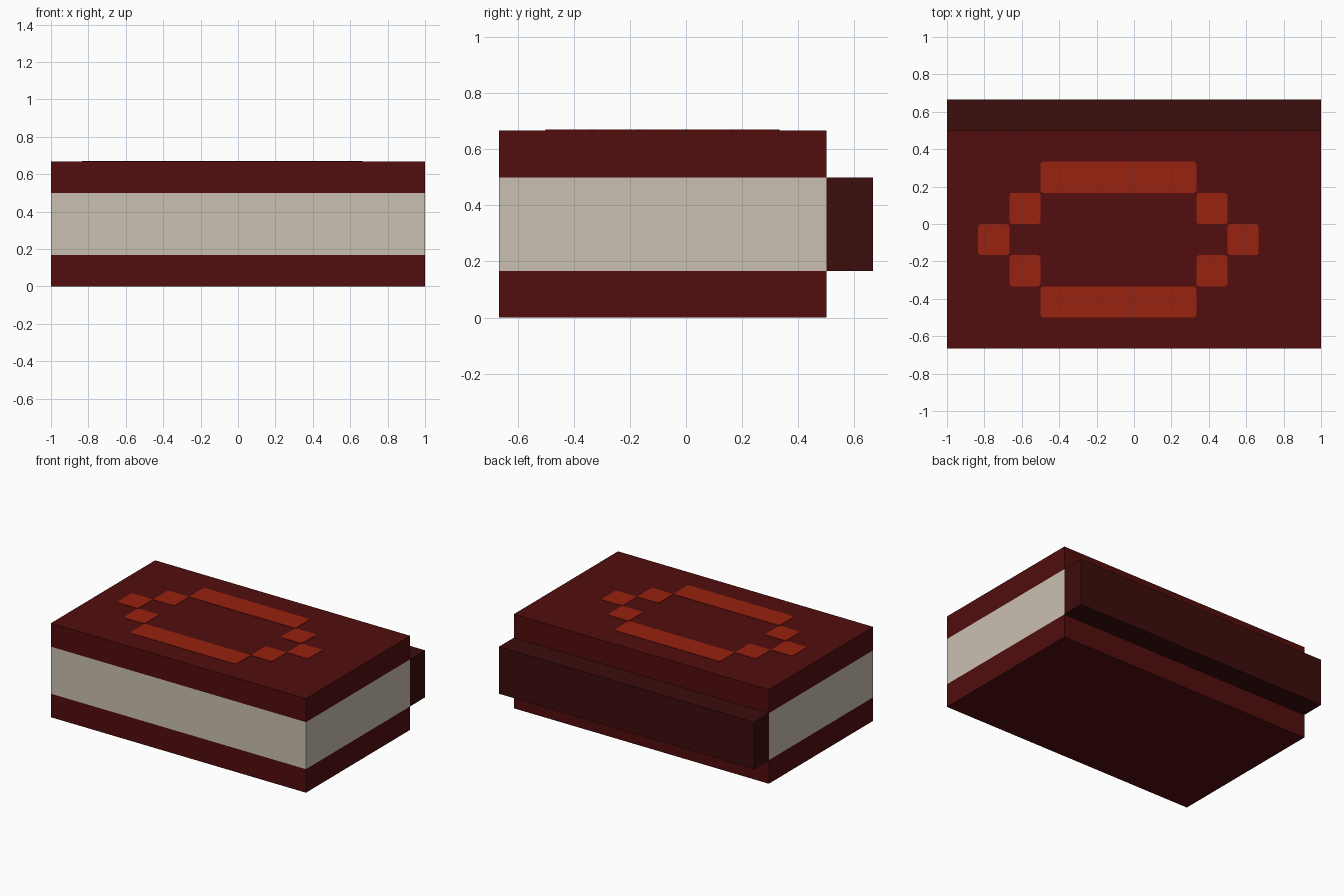
import bpy, bmesh

if "Cube" in bpy.data.objects:
    bpy.data.objects.remove(bpy.data.objects["Cube"])

U = 1 / 6  # the whole model sits on a grid of sixths


def material(name, rgb):
    m = bpy.data.materials.new(name)
    m.diffuse_color = (*rgb, 1)
    m.use_nodes = True
    m.node_tree.nodes["Principled BSDF"].inputs["Base Color"].default_value = m.diffuse_color
    return m


COVER = material("dark red cover", (0.084, 0.004, 0.004))
PAGES = material("cream paper", (0.591, 0.527, 0.440))
SPINE = material("deep maroon spine", (0.045, 0.0037, 0.0037))
TRIM = material("orange red ornament", (0.314, 0.016, 0.0048))


def add_box(bm, lo, hi, corner=0.0):
    """Box between two corners, with optional rounded upright edges."""
    verts = bmesh.ops.create_cube(bm, size=1)["verts"]
    for v in verts:
        for i in range(3):
            v.co[i] = lo[i] if v.co[i] < 0 else hi[i]
    if corner:
        upright = {e for v in verts for e in v.link_edges
                   if abs(e.verts[0].co.z - e.verts[1].co.z) > 1e-6}
        bmesh.ops.bevel(bm, geom=list(upright), offset=corner,
                        segments=2, profile=0.5, affect='EDGES')


def make_object(name, boxes, mat, corner=0.0):
    bm = bmesh.new()
    for lo, hi in boxes:
        add_box(bm, lo, hi, corner)
    mesh = bpy.data.meshes.new(name)
    bm.to_mesh(mesh)
    bm.free()
    mesh.materials.append(mat)
    obj = bpy.data.objects.new(name, mesh)
    bpy.context.collection.objects.link(obj)
    return obj


# Covers, page block and the spine strip along the back
make_object("bottom_cover", [((-1, -4 * U, 0), (1, 3 * U, U))], COVER)
make_object("page_block", [((-1, -4 * U, U), (1, 3 * U, 3 * U))], PAGES)
make_object("top_cover", [((-1, -4 * U, 3 * U), (1, 3 * U, 4 * U))], COVER)
make_object("spine", [((-1, 3 * U, U), (1, 4 * U, 3 * U))], SPINE)

# Abstract stepped ornament on the cover: two bars with pips at each end
TOP = 4 * U
CX = -0.5  # ornament centre, in grid units
cells = [(-3, 2, 1), (-3, 2, -3)]  # x start, x end, y start
for x, y in ((2, 0), (3, -1), (2, -2)):
    cells.append((x, x + 1, y))
    cells.append((2 * CX - x - 1, 2 * CX - x, y))
plates = [((x0 * U, y * U, TOP - 0.001), (x1 * U, (y + 1) * U, TOP + 0.003))
          for x0, x1, y in cells]
make_object("cover_ornament", plates, TRIM, corner=0.015)
